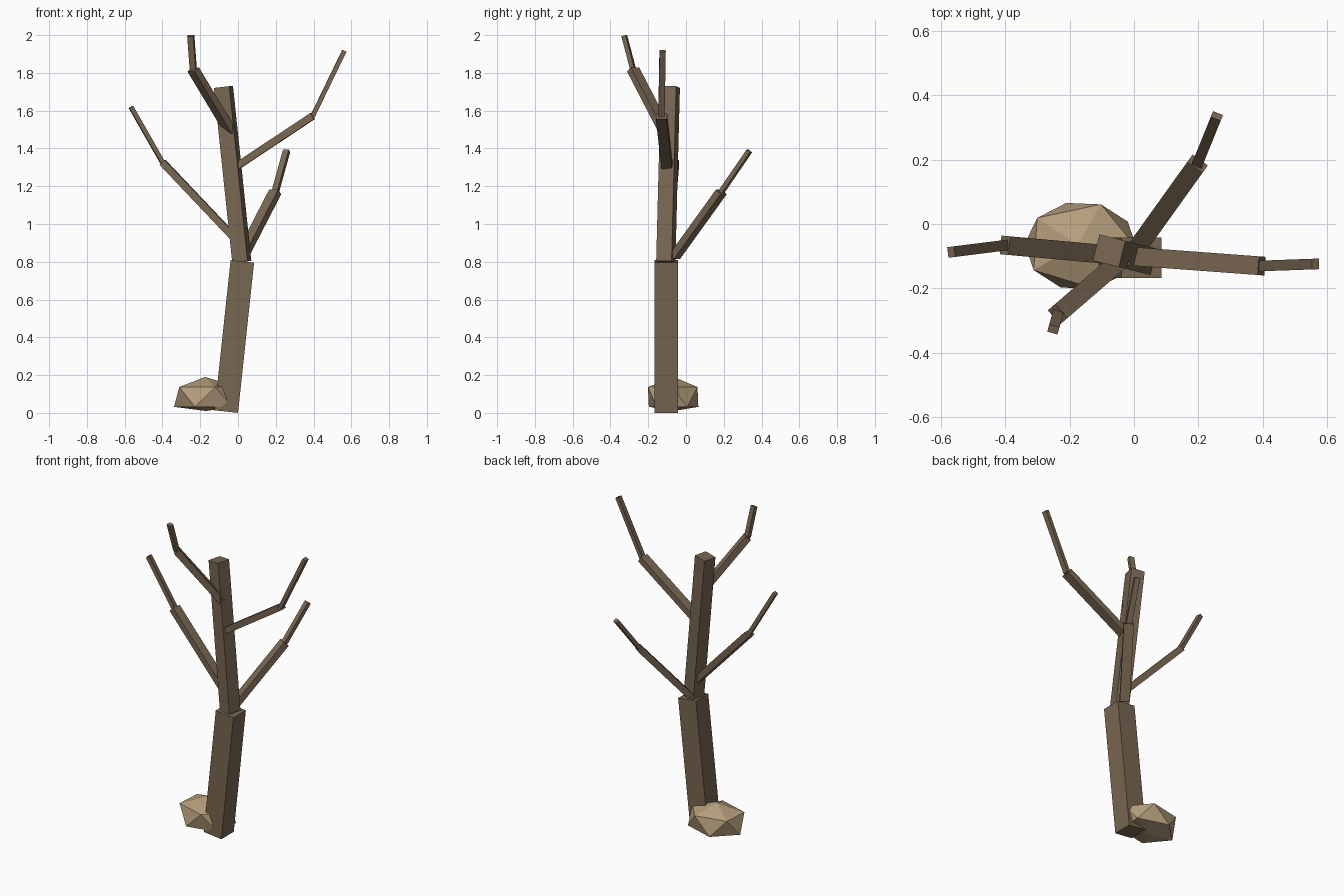
import bpy, math
from mathutils import Vector

if "Cube" in bpy.data.objects:
    bpy.data.objects.remove(bpy.data.objects["Cube"])


def material(name, rgb):
    m = bpy.data.materials.new(name)
    m.diffuse_color = (*rgb, 1)
    m.use_nodes = True
    m.node_tree.nodes["Principled BSDF"].inputs["Base Color"].default_value = m.diffuse_color
    return m


BARK = material("bark", (0.19, 0.135, 0.085))
STONE = material("stone", (0.46, 0.34, 0.2))


def add_object(name, verts, faces, mat):
    me = bpy.data.meshes.new(name)
    me.from_pydata(verts, [], faces)
    me.materials.append(mat)
    ob = bpy.data.objects.new(name, me)
    bpy.context.collection.objects.link(ob)
    return ob


def beam(name, a, b, width, thick):
    """Rectangular bar from a to b, its width kept horizontal."""
    a, b = Vector(a), Vector(b)
    d = (b - a).normalized()
    side = Vector((0, 0, 1)).cross(d).normalized()
    up = d.cross(side)
    corners = [(-1, -1), (1, -1), (1, 1), (-1, 1)]
    verts = [p + side * (s * width / 2) + up * (u * thick / 2)
             for p in (a, b) for s, u in corners]
    faces = [(3, 2, 1, 0), (4, 5, 6, 7)]
    faces += [(i, (i + 1) % 4, (i + 1) % 4 + 4, i + 4) for i in range(4)]
    return add_object(name, verts, faces, BARK)


# Trunk: two leaning sections
beam("lower_trunk", (-0.062, -0.105, 0.007), (0.023, -0.105, 0.802), 0.125, 0.125)
beam("upper_trunk", (0.02, -0.107, 0.8), (-0.077, -0.083, 1.725), 0.084, 0.084)

# Branches: thick base, bend, thin twig
branches = {
    "left": ((0.01, -0.103, 0.895), (-0.4, -0.066, 1.327), (-0.567, -0.087, 1.62)),
    "right": ((-0.01, -0.1, 1.303), (0.396, -0.13, 1.572), (0.563, -0.124, 1.917)),
    "back": ((0.02, -0.06, 0.827), (0.197, 0.187, 1.17), (0.257, 0.335, 1.386)),
    "front": ((-0.04, -0.11, 1.49), (-0.237, -0.28, 1.818), (-0.25, -0.327, 1.997)),
}
for name, (start, bend, tip) in branches.items():
    beam(name + "_branch", start, bend, 0.058, 0.038)
    beam(name + "_twig", bend, tip, 0.033, 0.024)

# Rock: squashed icosahedron
verts = [(-0.175, -0.065, 0.19)]
for z, offset in ((0.137, -3), (0.032, 33)):
    for i in range(5):
        t = math.radians(offset + 72 * i)
        verts.append((-0.165 + 0.174 * math.cos(t), -0.068 + 0.138 * math.sin(t), z))
verts.append((-0.17, -0.065, 0.01))
faces = []
for i in range(5):
    j = (i + 1) % 5
    faces += [(0, 1 + i, 1 + j), (1 + i, 6 + i, 1 + j),
              (1 + j, 6 + i, 6 + j), (11, 6 + j, 6 + i)]
add_object("rock", verts, faces, STONE)
